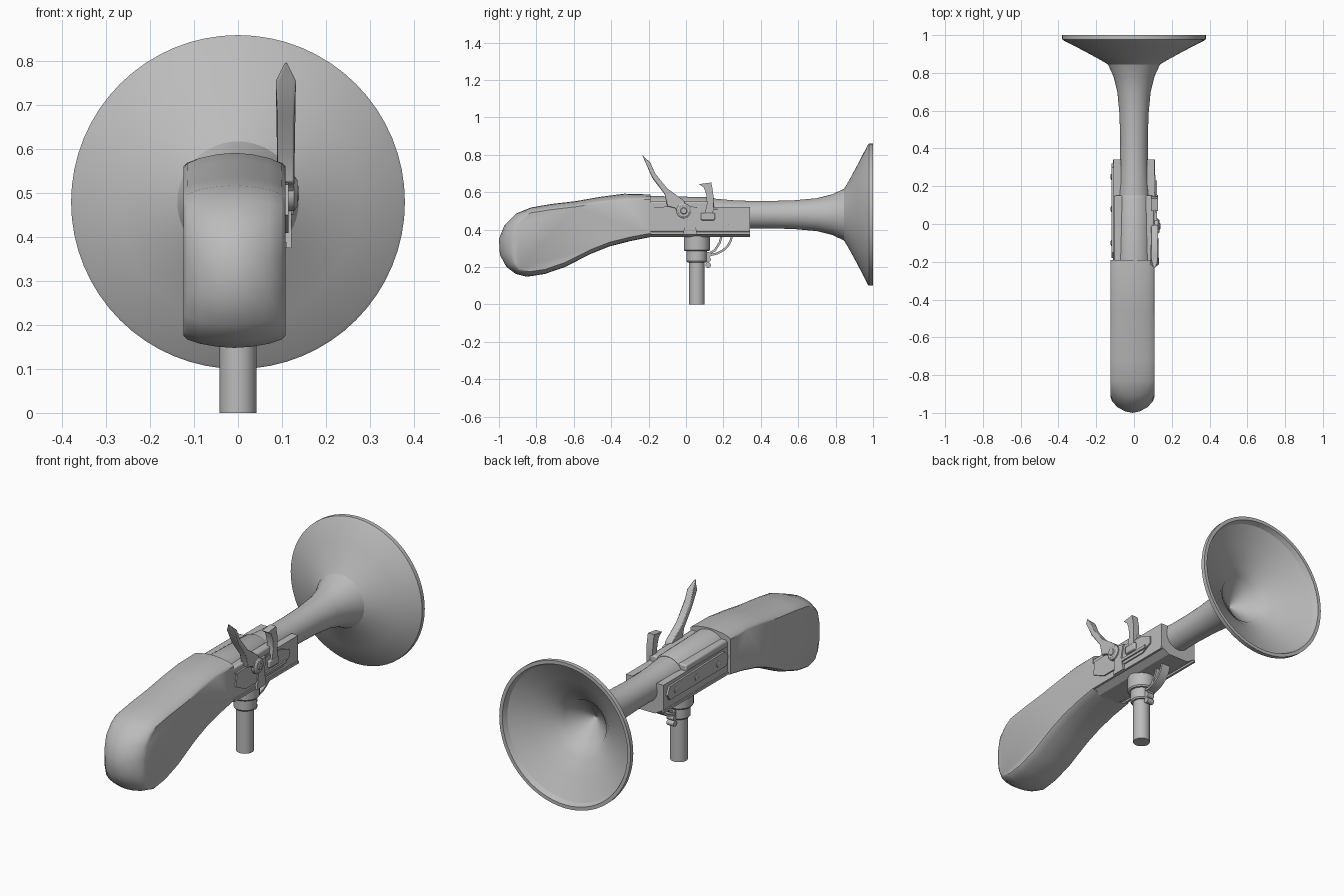
import bpy, bmesh, math
from mathutils import Vector, Matrix

cube = bpy.data.objects.get("Cube")
if cube:
    bpy.data.objects.remove(cube, do_unlink=True)

grey = bpy.data.materials.new("grey")
grey.use_nodes = True
grey.diffuse_color = (0.5, 0.5, 0.5, 1)
grey.node_tree.nodes["Principled BSDF"].inputs["Base Color"].default_value = (0.5, 0.5, 0.5, 1)


def finish(name, bm, angle=30, bevel=0):
    bmesh.ops.recalc_face_normals(bm, faces=bm.faces)
    me = bpy.data.meshes.new(name)
    bm.to_mesh(me)
    bm.free()
    me.materials.append(grey)
    ob = bpy.data.objects.new(name, me)
    bpy.context.collection.objects.link(ob)
    if bevel:
        mod = ob.modifiers.new("bevel", "BEVEL")
        mod.width = bevel
        mod.segments = 2
    bpy.ops.object.select_all(action="DESELECT")
    ob.select_set(True)
    bpy.context.view_layer.objects.active = ob
    bpy.ops.object.shade_smooth_by_angle(angle=math.radians(angle))
    return ob


def loft(name, rings, cap=True, angle=30, bevel=0):
    bm = bmesh.new()
    rows = [[bm.verts.new(p) for p in ring] for ring in rings]
    n = len(rows[0])
    for a, b in zip(rows, rows[1:]):
        for i in range(n):
            j = (i + 1) % n
            bm.faces.new((a[i], a[j], b[j], b[i]))
    if cap:
        bm.faces.new(rows[0])
        bm.faces.new(rows[-1])
    return finish(name, bm, angle, bevel)


def plate(name, x0, x1, outline, bevel=0, angle=30):
    """Side outline of (y, z) points extruded across x."""
    return loft(name, [[(x, y, z) for y, z in outline] for x in (x0, x1)], True, angle, bevel)


def turned(name, profile, origin, axis, sides=48):
    """(distance, radius) profile turned about an axis through origin."""
    rot = Vector((0, 0, 1)).rotation_difference(Vector(axis)).to_matrix()
    rings = []
    for d, r in profile:
        ring = []
        for i in range(sides):
            a = 2 * math.pi * i / sides
            ring.append(rot @ Vector((r * math.cos(a), r * math.sin(a), d)) + Vector(origin))
        rings.append(ring)
    return loft(name, rings)


def strip(name, x0, x1, path, thick):
    """Thin band following a (y, z) path."""
    pts = [Vector(p) for p in path]
    left, right = [], []
    for i, p in enumerate(pts):
        t = (pts[min(i + 1, len(pts) - 1)] - pts[max(i - 1, 0)]).normalized()
        n = Vector((-t.y, t.x)) * thick / 2
        left.append(p + n)
        right.append(p - n)
    return plate(name, x0, x1, left + right[::-1])


def box(name, x, y, z, bevel=0):
    return plate(name, x[0], x[1], [(y[0], z[0]), (y[1], z[0]), (y[1], z[1]), (y[0], z[1])], bevel)


# Stock: centre outline, drawn in towards flat side panels
centre = [(-.19, .588), (-.33, .592), (-.46, .575), (-.59, .552), (-.72, .537), (-.83, .518),
          (-.91, .485), (-.97, .425), (-1, .35), (-.995, .265), (-.96, .20), (-.91, .163),
          (-.85, .148), (-.755, .163), (-.647, .20), (-.51, .27), (-.41, .31), (-.30, .338), (-.19, .36)]
side = [(-.19, .562), (-.33, .558), (-.46, .542), (-.59, .522), (-.72, .507), (-.83, .49),
        (-.87, .465), (-.905, .42), (-.915, .35), (-.915, .28), (-.91, .225), (-.89, .19),
        (-.84, .175), (-.755, .187), (-.647, .224), (-.51, .293), (-.41, .332), (-.30, .36), (-.19, .38)]
rings = []
for x, t in ((-.116, 1), (-.108, .72), (-.08, .36), (-.04, .1), (0, 0),
             (.04, .1), (.08, .36), (.108, .72), (.116, 1)):
    rings.append([(x - .008, a[0] + (b[0] - a[0]) * t, a[1] + (b[1] - a[1]) * t)
                  for a, b in zip(centre, side)])
loft("stock", rings, True, 42)

# Barrel with flared bell and a hollow mouth
turned("barrel", [(-.19, .088), (.15, .086), (.25, .077), (.35, .073), (.45, .073), (.58, .077),
                  (.70, .088), (.78, .108), (.845, .138), (.87, .18), (.92, .272), (.972, .373),
                  (.978, .38), (1, .38), (1, .362), (.975, .35), (.92, .255), (.87, .165), (.83, .12),
                  (.82, .115), (.74, .003)], (0, 0, .48), (0, 1, 0), 64)
turned("breech", [(-.2, .1), (.14, .093), (.15, .088)], (0, 0, .48), (0, 1, 0))

# Fore-end: chamfered trough carrying the barrel
section = [(-.108, .52), (-.108, .39), (-.06, .36), (.06, .36), (.108, .39), (.108, .52),
           (.07, .52), (.055, .43), (-.055, .43), (-.07, .52)]
loft("fore_end", [[(x, y, z) for x, z in section] for y in (-.2, .342)])
for s, label in ((1, "left"), (-1, "right")):
    box(label + "_breech_ledge", sorted((s * .06, s * .106)), (-.2, .15), (.5, .55), .008)
    box(label + "_lower_rail", sorted((s * .1, s * .112)), (-.19, .342), (.375, .388))

# Plain side plate with bolts
plate("side_plate", -.118, -.106, [(-.17, .43), (.30, .43), (.32, .46), (.30, .5), (-.15, .51), (-.18, .48)])
for y in (-.1, .08, .25):
    turned("side_bolt", [(0, .016), (.005, .016), (.008, .009)], (-.116, y, .465), (-1, 0, 0), 16)

# Lock plate and its fittings
plate("lock_plate", .104, .115, [(-.18, .45), (-.10, .41), (.20, .41), (.26, .44), (.26, .48),
                               (.2, .505), (-.05, .525), (-.17, .52)])
box("lock_spring", (.11, .123), (.05, .23), (.425, .44))
box("pan", (.09, .128), (.08, .155), (.45, .49), .006)
box("pan_bracket", (.08, .115), (.06, .17), (.485, .51), .004)
plate("hammer_foot", .108, .122, [(-.03, .53), (.06, .52), (.045, .45), (.06, .375), (-.015, .375), (-.005, .45)])

# Hammer: tapered arm and pointed jaw
arm = [(-.235, .80), (-.19, .757), (-.165, .70), (-.10, .62), (-.01, .555), (.01, .5), (-.02, .47),
       (-.06, .515), (-.10, .525), (-.115, .59), (-.18, .675), (-.215, .755)]
low = [(x, y, z) for x in (.09, .128) for y, z in arm]
rings = [[(.109 + s * (.003 if i == 0 else .019), y, z) for i, (y, z) in enumerate(arm)] for s in (-1, 1)]
loft("hammer", rings, True, 30, .004)
turned("hammer_boss", [(0, .04), (.02, .04), (.027, .03)], (.108, -.012, .5), (1, 0, 0), 24)
turned("hammer_screw", [(0, .02), (.006, .015)], (.133, -.012, .5), (1, 0, 0), 16)

# Frizzen: curved striking blade
plate("frizzen", .09, .126, [(.07, .643), (.135, .652), (.145, .60), (.148, .55), (.145, .485),
                            (.10, .485), (.112, .54), (.108, .59), (.095, .625)])

# Swivel post with stacked collars
turned("post", [(0, .042), (.37, .042)], (0, .058, 0), (0, 0, 1), 32)
turned("lower_collar", [(.225, .05), (.232, .055), (.29, .055)], (0, .058, 0), (0, 0, 1), 32)
turned("upper_collar", [(.285, .065), (.292, .07), (.37, .07)], (0, .058, 0), (0, 0, 1), 32)

# Trigger: curved band with a curled tail
arc = [(.12 + .125 * math.cos(a), .375 - .11 * math.sin(a))
       for a in [math.pi / 2 * i / 10 for i in range(11)]]
strip("trigger_guard", -.025, .025, arc, .012)
strip("trigger", -.015, .015, [(.19, .365), (.18, .33), (.155, .29), (.13, .275)], .012)
for z in (.21, .24, .265):
    turned("trigger_curl", [(-.02, .015), (.02, .015)], (0, .118, z), (1, 0, 0), 16)
